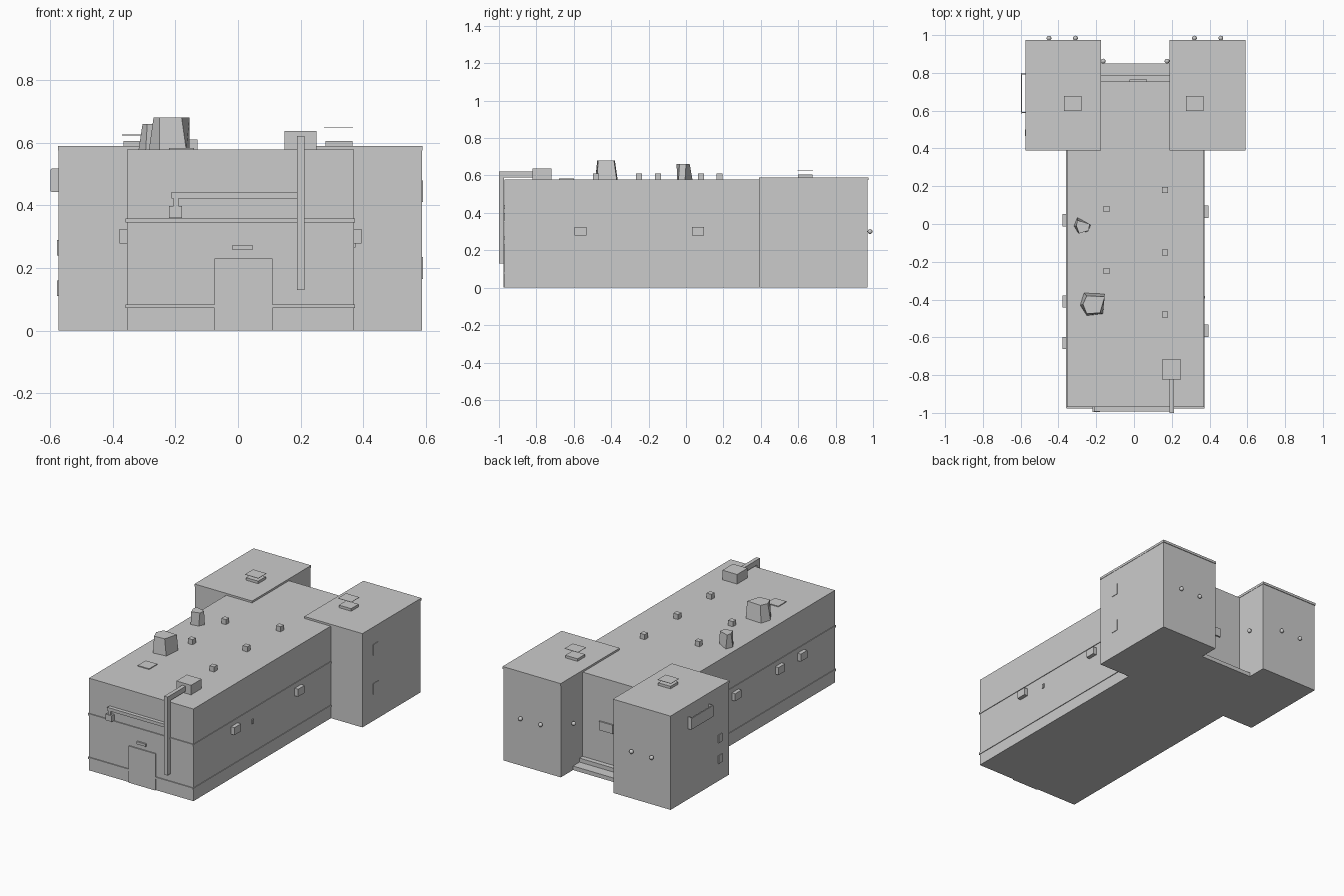
import bpy, bmesh, math
from mathutils import Vector


def finish(name, bm):
    bmesh.ops.recalc_face_normals(bm, faces=bm.faces)
    me = bpy.data.meshes.new(name)
    bm.to_mesh(me)
    bm.free()
    ob = bpy.data.objects.new(name, me)
    bpy.context.collection.objects.link(ob)
    return ob


def box(name, x0, x1, y0, y1, z0, z1, taper=1.0):
    bm = bmesh.new()
    bmesh.ops.create_cube(bm, size=1)
    for v in bm.verts:
        k = taper if v.co.z < 0 else 1
        v.co = Vector(((x0 + x1) / 2 + v.co.x * k * (x1 - x0),
                       (y0 + y1) / 2 + v.co.y * k * (y1 - y0),
                       (z0 + z1) / 2 + v.co.z * (z1 - z0)))
    return finish(name, bm)


def prism(name, base, top, z0, z1):
    bm = bmesh.new()
    lo = [bm.verts.new((x, y, z0)) for x, y in base]
    hi = [bm.verts.new((x, y, z1)) for x, y in top]
    n = len(lo)
    bm.faces.new(lo)
    bm.faces.new(hi)
    for i in range(n):
        bm.faces.new((lo[i], lo[(i + 1) % n], hi[(i + 1) % n], hi[i]))
    return finish(name, bm)


def lamp(x, y, z, r=0.013):
    bm = bmesh.new()
    bmesh.ops.create_uvsphere(bm, u_segments=10, v_segments=6, radius=r)
    bmesh.ops.translate(bm, verts=bm.verts, vec=(x, y, z))
    for f in bm.faces:
        f.smooth = True
    return finish("wall_lamp", bm)


# Main hall
box("main_hall", -0.355, 0.37, -0.97, 0.755, 0, 0.578)
for z in (0.352, 0.078):
    box("front_trim", -0.357, 0.372, -0.976, -0.968, z - 0.006, z + 0.006)
    for x in (-0.355, 0.37):
        box("side_trim", x - 0.004, x + 0.004, -0.974, 0.39, z - 0.006, z + 0.006)

# Rear steps between the towers, and sign on the rear wall
box("rear_upper_step", -0.18, 0.19, 0.75, 0.785, 0, 0.05)
box("rear_lower_step", -0.18, 0.19, 0.75, 0.85, 0, 0.025)
box("rear_wall_sign", -0.025, 0.07, 0.75, 0.764, 0.25, 0.305)

# Two rear towers with roof slabs and hatches
for x0, x1, lid in ((-0.575, -0.175, 0.625), (0.187, 0.59, 0.648)):
    box("tower", x0 + 0.002, x1 - 0.002, 0.393, 0.971, 0, 0.577)
    box("tower_roof_slab", x0, x1, 0.39, 0.975, 0.575, 0.59)
    c = -0.325 if x0 < 0 else 0.32
    box("tower_hatch", c - 0.04, c + 0.045, 0.6, 0.675, 0.588, 0.606)
    box("tower_hatch_lid", c - 0.045, c + 0.048, 0.597, 0.678, lid - 0.001, lid + 0.001)

# Rear and inner tower lamps
for x in (-0.45, -0.31, 0.32, 0.46):
    lamp(x, 0.984, 0.3)
for x in (-0.163, 0.175):
    lamp(x, 0.862, 0.3)

# Tower windows
for z in (0.445, 0.2):
    box("right_tower_window", 0.586, 0.591, 0.5, 0.548, z - 0.035, z + 0.035)
box("left_tower_window", -0.578, -0.57, 0.465, 0.5, 0.11, 0.16)
box("left_tower_window", -0.578, -0.57, 0.465, 0.5, 0.24, 0.29)

# Panel on stand-off brackets on the left tower
box("side_panel", -0.599, -0.592, 0.585, 0.8, 0.445, 0.515)
for y in (0.587, 0.792):
    box("panel_bracket", -0.596, -0.57, y, y + 0.006, 0.442, 0.518)

# Side wall vent boxes
for x, ys in ((-0.366, (0.02, -0.41, -0.63)), (0.382, (0.065, -0.565))):
    for y in ys:
        box("vent_box", x - 0.012, x + 0.012, y - 0.032, y + 0.032, 0.278, 0.325)
box("wall_hook", 0.366, 0.376, -0.395, -0.38, 0.265, 0.292)

# Front door, plate and pipework
box("front_door", -0.075, 0.11, -0.977, -0.965, 0, 0.23)
box("door_plate", -0.018, 0.046, -0.98, -0.965, 0.258, 0.274)
box("vertical_pipe", 0.188, 0.212, -1.0, -0.972, 0.13, 0.622)
box("horizontal_pipe", -0.212, 0.19, -0.993, -0.97, 0.422, 0.442)
box("pipe_drop", -0.206, -0.19, -0.993, -0.975, 0.395, 0.43)
box("pipe_outlet", -0.221, -0.179, -0.996, -0.966, 0.36, 0.398)
box("roof_pipe", 0.188, 0.212, -1.0, -0.81, 0.59, 0.622)
box("roof_fan_unit", 0.148, 0.25, -0.822, -0.718, 0.575, 0.638)

# Rooftop details
for x, y in ((0.165, 0.18), (0.165, -0.15), (0.165, -0.48), (-0.145, 0.08), (-0.145, -0.25)):
    box("roof_vent", x - 0.016, x + 0.016, y - 0.016, y + 0.016, 0.575, 0.61)
box("roof_plate", -0.22, -0.14, -0.68, -0.6, 0.576, 0.583)

# Irregular chimneys
big = [(-0.285, -0.43), (-0.25, -0.485), (-0.165, -0.475), (-0.155, -0.37), (-0.265, -0.365)]
big_top = [(-0.27, -0.425), (-0.25, -0.475), (-0.18, -0.47), (-0.155, -0.385), (-0.25, -0.38)]
small = [(-0.318, -0.01), (-0.295, -0.048), (-0.245, -0.04), (-0.228, -0.005), (-0.3, 0.035)]
small_top = [(-0.305, -0.01), (-0.29, -0.05), (-0.24, -0.035), (-0.235, 0.0), (-0.3, 0.02)]
prism("large_chimney", big, big_top, 0.575, 0.68)
prism("small_chimney", small, small_top, 0.575, 0.66)
